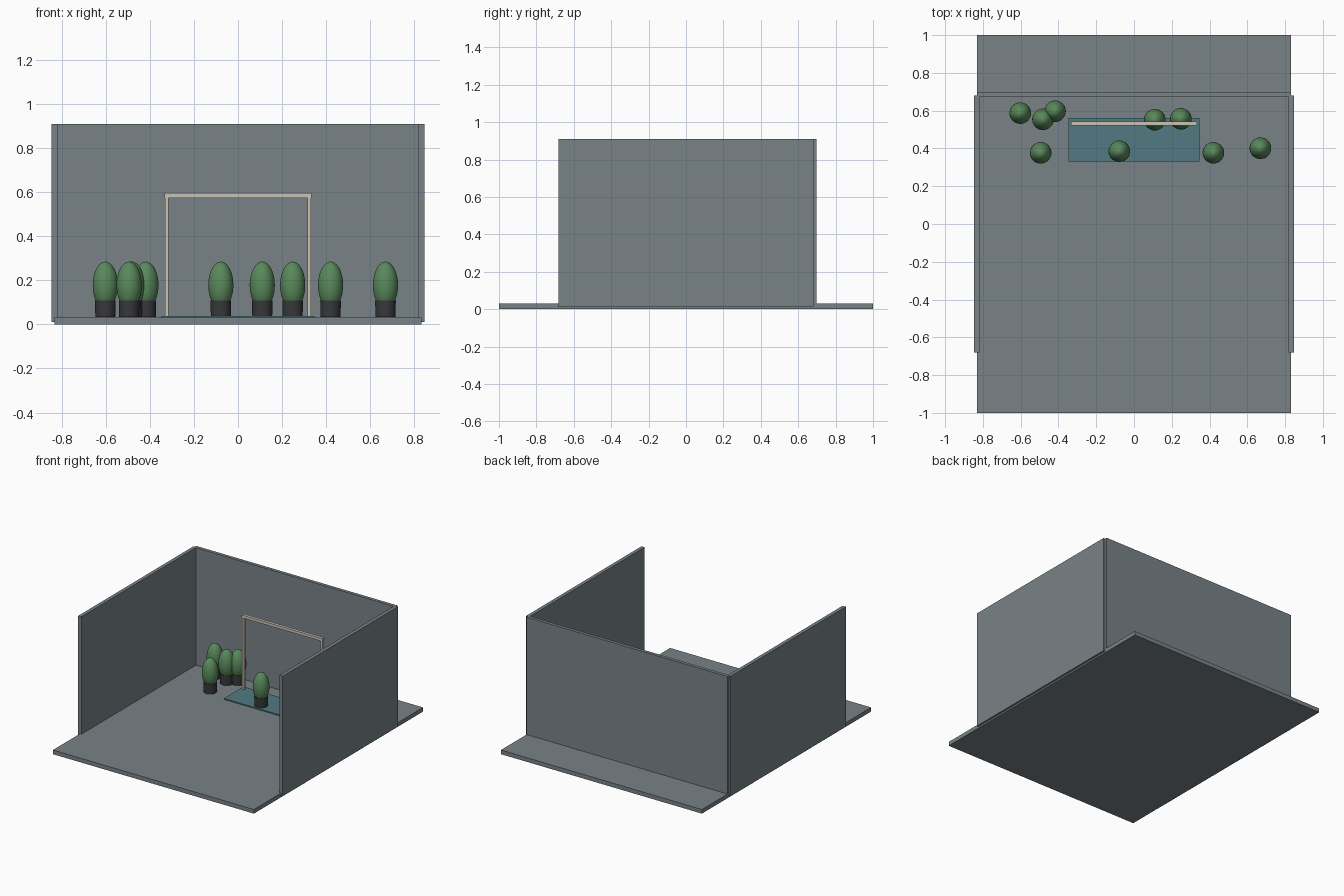
import bpy
import math

if "Cube" in bpy.data.objects:
    bpy.data.objects.remove(bpy.data.objects["Cube"])


def material(name, color):
    m = bpy.data.materials.new(name)
    m.diffuse_color = (*color, 1)
    m.use_nodes = True
    m.node_tree.nodes["Principled BSDF"].inputs["Base Color"].default_value = m.diffuse_color
    return m


GREY = material("slate grey", (0.19, 0.225, 0.242))
TEAL = material("teal mat", (0.082, 0.195, 0.22))
CREAM = material("cream wood", (0.60, 0.54, 0.46))
DARK = material("dark pot", (0.04, 0.04, 0.044))
GREEN = material("leaf green", (0.10, 0.25, 0.105))


def box(name, x, y, z, mat):
    """Axis-aligned box from (min, max) ranges."""
    centre = [(a + b) / 2 for a, b in (x, y, z)]
    bpy.ops.mesh.primitive_cube_add(size=1, location=centre)
    ob = bpy.context.object
    ob.name = name
    ob.scale = [b - a for a, b in (x, y, z)]
    bpy.ops.object.transform_apply(location=False, rotation=False, scale=True)
    ob.data.materials.append(mat)
    return ob


def potted_shrub(index, x, y):
    # pot
    bpy.ops.mesh.primitive_cylinder_add(vertices=32, radius=0.047, depth=0.075,
                                        location=(x, y, 0.0715))
    pot = bpy.context.object
    pot.name = f"pot_{index}"
    pot.data.materials.append(DARK)
    # slight taper towards the base
    for v in pot.data.vertices:
        if v.co.z < 0:
            v.co.x *= 0.96
            v.co.y *= 0.96
    bpy.ops.object.shade_smooth_by_angle(angle=math.radians(35))
    # egg-shaped foliage
    bpy.ops.mesh.primitive_uv_sphere_add(segments=32, ring_count=18, radius=1,
                                         location=(x, y, 0.178))
    leaf = bpy.context.object
    leaf.name = f"foliage_{index}"
    leaf.scale = (0.057, 0.057, 0.107)
    bpy.ops.object.transform_apply(location=False, rotation=False, scale=True)
    leaf.data.materials.append(GREEN)
    bpy.ops.object.shade_smooth()


# Floor slab and walls
box("floor", (-0.832, 0.832), (-1, 1), (0, 0.031), GREY)
box("back_wall", (-0.832, 0.832), (0.672, 0.697), (0.012, 0.91), GREY)
for side, s in (("left", -1), ("right", 1)):
    xs = sorted((s * 0.819, s * 0.846))
    box(f"{side}_wall", xs, (-0.681, 0.681), (0.012, 0.91), GREY)
    # Upright posts of the arch
    xs = sorted((s * 0.316, s * 0.332))
    box(f"{side}_post", xs, (0.523, 0.541), (0.031, 0.575), CREAM)

# Arch beam and mat
box("arch_beam", (-0.334, 0.334), (0.521, 0.543), (0.574, 0.595), CREAM)
box("mat", (-0.348, 0.348), (0.33, 0.562), (0.03, 0.039), TEAL)

# Potted shrubs
SPOTS = [(-0.602, 0.587), (-0.482, 0.554), (-0.418, 0.597), (-0.494, 0.377),
         (0.110, 0.552), (0.248, 0.557), (-0.078, 0.385), (0.420, 0.377),
         (0.669, 0.401)]
for i, (px, py) in enumerate(SPOTS, 1):
    potted_shrub(i, px, py)
